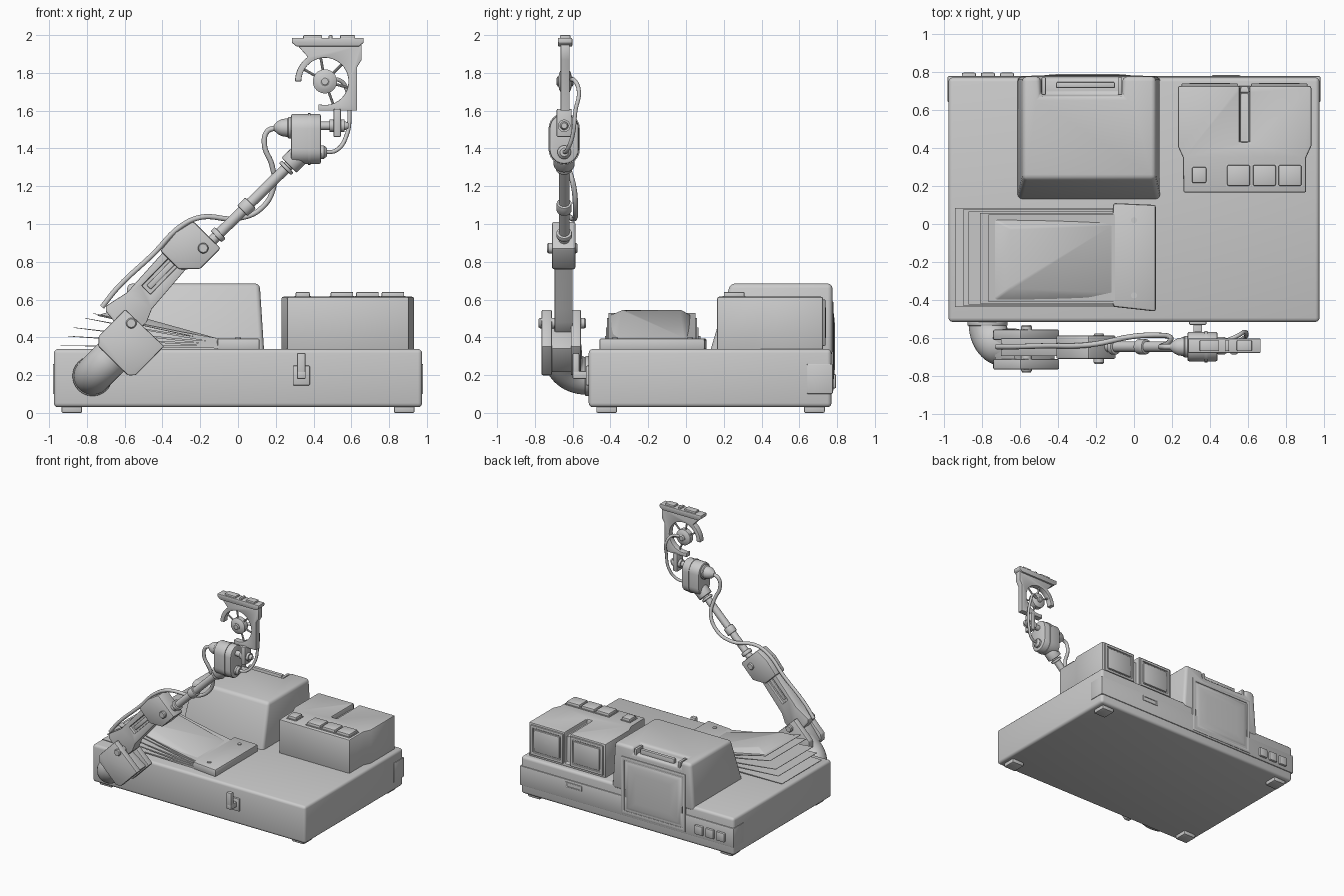
import bpy, bmesh
from math import sin, cos, radians, pi
from mathutils import Vector

ARM_Y = -0.645


def finish(ob, bevel=0.0, seg=2):
    bpy.ops.object.select_all(action='DESELECT')
    ob.select_set(True)
    bpy.context.view_layer.objects.active = ob
    if bevel:
        m = ob.modifiers.new("bevel", 'BEVEL')
        m.width, m.segments, m.angle_limit = bevel, seg, radians(35)
        bpy.ops.object.modifier_apply(modifier=m.name)
    bpy.ops.object.shade_smooth_by_angle(angle=radians(32))
    return ob


def make(name, rings, bevel=0.0, seg=2, cuts=()):
    """Solid lofted through equal-length rings of points, capped at the ends."""
    bm = bmesh.new()
    vs = [[bm.verts.new(p) for p in r] for r in rings]
    n = len(vs[0])
    for a, b in zip(vs, vs[1:]):
        for i in range(n):
            bm.faces.new((a[i], a[(i + 1) % n], b[(i + 1) % n], b[i]))
    bm.faces.new(vs[0])
    bm.faces.new(vs[-1])
    bmesh.ops.recalc_face_normals(bm, faces=bm.faces)
    me = bpy.data.meshes.new(name)
    bm.to_mesh(me)
    bm.free()
    ob = bpy.data.objects.new(name, me)
    bpy.context.collection.objects.link(ob)
    bpy.context.view_layer.objects.active = ob
    for c in cuts:
        c.hide_render = True
        m = ob.modifiers.new("cut", 'BOOLEAN')
        m.operation, m.object, m.solver = 'DIFFERENCE', c, 'EXACT'
        bpy.ops.object.modifier_apply(modifier=m.name)
        bpy.data.objects.remove(c)
    return finish(ob, bevel, seg)


def prism(name, pts, axis, a, b, bevel=0.0, **k):
    at = {'x': lambda p, t: (t, *p), 'y': lambda p, t: (p[0], t, p[1]), 'z': lambda p, t: (*p, t)}[axis]
    return make(name, [[at(p, t) for p in pts] for t in (a, b)], bevel, **k)


def rect(x0, x1, y0, y1):
    return [(x0, y0), (x1, y0), (x1, y1), (x0, y1)]


def box(name, x0, x1, y0, y1, z0, z1, bevel=0.0, **k):
    return prism(name, rect(x0, x1, y0, y1), 'z', z0, z1, bevel, **k)


def turned(name, p, d, profile, n=28, bevel=0.0):
    """Turned part: profile of (distance along d, radius) from point p."""
    p, d = Vector(p), Vector(d).normalized()
    u = d.orthogonal().normalized()
    w = d.cross(u)
    return make(name, [[p + d * t + (u * cos(2 * pi * i / n) + w * sin(2 * pi * i / n)) * r for i in range(n)]
                       for t, r in profile], bevel)


def tube(name, pts, r):
    cu = bpy.data.curves.new(name, 'CURVE')
    cu.dimensions, cu.bevel_depth, cu.bevel_resolution, cu.use_fill_caps = '3D', r, 3, True
    sp = cu.splines.new('BEZIER')
    sp.bezier_points.add(len(pts) - 1)
    for bp, p in zip(sp.bezier_points, pts):
        bp.co = p
        bp.handle_left_type = bp.handle_right_type = 'AUTO'
    ob = bpy.data.objects.new(name, cu)
    bpy.context.collection.objects.link(ob)
    return ob


def arc(cx, cz, r, a0, a1, n):
    return [(cx + r * cos(radians(a0 + (a1 - a0) * i / n)), cz + r * sin(radians(a0 + (a1 - a0) * i / n)))
            for i in range(n + 1)]


# base case, feet, wrap-around rear band
box("base_case", -0.975, 0.975, -0.515, 0.77, 0.03, 0.338, 0.022, seg=3)
for x in (-0.88, 0.88):
    for y in (-0.42, 0.68):
        box("foot", x - 0.055, x + 0.055, y - 0.055, y + 0.055, 0, 0.05, 0.008)
box("rear_band", -0.98, 0.98, 0.64, 0.777, 0.1, 0.26, 0.006)
for i in range(3):
    box("rear_button", -0.905 + i * 0.1, -0.83 + i * 0.1, 0.76, 0.795, 0.13, 0.205, 0.008)
prism("rear_socket", rect(0.41, 0.56, 0.195, 0.24), 'y', 0.76, 0.782, 0.004,
      cuts=[box("cutter", 0.425, 0.545, 0.772, 0.8, 0.205, 0.23)])

# display housing with sloped front and top recess
make("display_housing", [[(x0, y0, z), (x1, y0, z), (x1, 0.775, z), (x0, 0.775, z)]
     for x0, x1, y0, z in ((-0.615, 0.14, 0.12, 0.3), (-0.585, 0.115, 0.235, 0.685))], 0.03, seg=3,
     cuts=[box("cutter", -0.49, -0.06, 0.675, 0.9, 0.635, 0.8)])
box("housing_handle", -0.41, -0.1, 0.715, 0.745, 0.62, 0.672, 0.006)
for x in (-0.485, -0.085):
    box("handle_end", x, x + 0.022, 0.68, 0.77, 0.62, 0.675, 0.004)
prism("screen_frame", rect(-0.54, 0.05, 0.115, 0.59), 'y', 0.7, 0.781, 0.012,
      cuts=[box("cutter", -0.51, 0.02, 0.768, 0.9, 0.145, 0.56)])
make("screen_glass", [[(-0.245 + sx * s, y, 0.3525 + sz * s) for sx, sz in
     ((-0.26, -0.2), (0.26, -0.2), (0.26, 0.2), (-0.26, 0.2))]
     for s, y in ((1, 0.75), (1, 0.774), (0.85, 0.783), (0.6, 0.788))], 0.004)

# twin-bay control box
outline = [(0.26, 0.165), (0.905, 0.165), (0.905, 0.35), (0.932, 0.41), (0.932, 0.725), (0.23, 0.725),
           (0.23, 0.41), (0.257, 0.35)]
prism("control_box", outline, 'z', 0.33, 0.615, 0.01,
      cuts=[box("cutter", 0.556, 0.606, 0.43, 0.9, 0.575, 0.8),
            box("cutter", 0.556, 0.606, 0.69, 0.9, 0.36, 0.8)])
for x in (0.25, 0.615):
    box("bay_frame", x, x + 0.297, 0.71, 0.738, 0.355, 0.6, 0.006,
        cuts=[box("cutter", x + 0.022, x + 0.275, 0.728, 0.8, 0.378, 0.578)])
    box("bay_door", x + 0.03, x + 0.267, 0.71, 0.74, 0.385, 0.57, 0.012)
for x, w, y in ((0.305, 0.075, 0.215), (0.49, 0.12, 0.2), (0.625, 0.12, 0.2), (0.76, 0.12, 0.2)):
    d = 0.11 if w > 0.1 else 0.085
    box("key_surround", x - 0.006, x + w + 0.006, y - 0.006, y + d + 0.006, 0.6, 0.62)
    box("key", x, x + w, y, y + d, 0.6, 0.641, 0.008)

# fanned sheets held by a clamp
tips = [(-0.94, 0.355), (-0.9, 0.405), (-0.87, 0.45), (-0.81, 0.5), (-0.765, 0.525)]
for i, (tx, tz) in enumerate(tips):
    z0 = 0.345 + 0.007 * i
    top, low = [], []
    for k in range(9):
        t = k / 8
        x, z = -0.03 + (tx + 0.03) * t, z0 + (tz - z0) * t ** 1.15
        top.append((x, z + 0.012 - 0.009 * t))
        low.append((x, z - 0.004 * (1 - t)))
    prism("sheet", top + low[::-1], 'y', -0.435 + 0.006 * i, 0.085 - 0.009 * i)
make("sheet_bulge", [[(-0.11, y0, 0.375), (x, y0, z), (x, y1, z), (-0.11, y1, 0.375)] for x, z, y0, y1 in
     ((-0.75, 0.515, -0.41, 0.03),)] + [[(-0.11, -0.36, 0.395), (-0.65, -0.34, 0.545),
     (-0.65, -0.02, 0.545), (-0.11, 0.0, 0.395)]], 0.012)
make("sheet_clamp", [[(-0.11, -0.435, z), (0.115, -0.46, z), (0.115, 0.1, z), (-0.11, 0.11, z)]
     for z in (0.33, 0.395)], 0.012)
for y in (-0.375, 0.02):
    turned("clamp_screw", (0, y, 0.385), (0, 0, 1), [(0, 0.016), (0.015, 0.016)], 16)

# front lever
box("lever_plate", 0.29, 0.38, -0.53, -0.5, 0.145, 0.25, 0.006)
box("lever_arm", 0.312, 0.358, -0.6, -0.51, 0.18, 0.222, 0.006)
box("lever_grip", 0.312, 0.358, -0.6, -0.565, 0.18, 0.318, 0.008)

# elbow pipe from the base to the lower bracket
turned("pipe_flange", (-0.77, -0.505, 0.195), (0, -1, 0), [(0, 0.106), (0.03, 0.106)], bevel=0.006)
rings = []
for i in range(13):
    a = pi / 2 * i / 12
    h, y = 0.13 * (1 - cos(a)), -0.52 - 0.13 * sin(a)
    if i == 12:
        h += 0.08
    ax = Vector((sin(a) * 0.707, -cos(a), sin(a) * 0.707))
    side = Vector((0.707, 0, -0.707))
    up = ax.cross(side)
    c = Vector((-0.77 + h * 0.707, y, 0.195 + h * 0.707))
    rings.append([c + 0.1 * (side * cos(2 * pi * k / 28) + up * sin(2 * pi * k / 28)) for k in range(28)])
make("elbow_pipe", rings)


# lower arm, laid out in a frame along the arm (u along, v across)
def arm(pts):
    c, s = cos(radians(45.5)), sin(radians(45.5))
    return [(-0.565 + u * c - v * s, 0.475 + u * s + v * c) for u, v in pts]


def pin(name, u, v, r, half):
    x, z = arm([(u, v)])[0]
    turned(name, (x, ARM_Y - 0.01 - half, z), (0, 1, 0), [(0, r * 0.8), (0.008, r), (2 * half - 0.008, r),
                                                       (2 * half, r * 0.8)], 20)


ear = arm([(0.03, 0.075), (0.035, -0.21), (-0.18, -0.21), (-0.21, -0.18), (-0.21, 0.04), (-0.17, 0.075)])
for y in (-0.765, -0.61):
    prism("bracket_ear", ear, 'y', y, y + 0.055, 0.008)
prism("bracket_core", arm([(-0.03, 0.06), (0.01, -0.2), (-0.17, -0.2), (-0.2, 0.04)]), 'y', -0.73, -0.59, 0.006)
pin("bracket_pin", 0, 0, 0.028, 0.125)
link = arm([(-0.07, -0.05), (0.06, -0.055), (0.13, -0.025), (0.42, -0.005), (0.42, 0.145), (0.1, 0.13),
            (-0.03, 0.16), (-0.05, 0.14)])
slot = arm(rect(0.18, 0.41, 0.035, 0.1))
prism("lower_link", link, 'y', -0.695, -0.6, 0.008,
      cuts=[prism("cutter", slot, 'y', -0.8, -0.672), prism("cutter", slot, 'y', -0.622, -0.5)])
prism("slot_insert", arm(rect(0.2, 0.39, 0.052, 0.083)), 'y', -0.683, -0.612, 0.004)
prism("link_knuckle", arm([(0.38, 0.02), (0.46, -0.06), (0.615, -0.06), (0.615, 0.145), (0.51, 0.17),
                           (0.38, 0.16)]), 'y', -0.71, -0.585, 0.012)
pin("knuckle_pin", 0.55, 0.007, 0.028, 0.08)

# upper rod with collars
rod0, d = Vector((-0.18, ARM_Y, 0.87)), Vector((0.51, 0, 0.5)).normalized()
turned("upper_rod", rod0, d, [(0, 0.028), (0.69, 0.028)], 20)
for t, l, r in ((0.09, 0.03, 0.042), (0.285, 0.06, 0.04), (0.6, 0.02, 0.045), (0.63, 0.1, 0.056)):
    turned("rod_collar", rod0 + d * t, d, [(0, r), (l, r)], 24, bevel=0.006)

# motor pod
pod = arc(ARM_Y, 1.505, 0.078, 0, 180, 12) + arc(ARM_Y, 1.395, 0.078, 180, 360, 12)
prism("motor_pod", pod, 'x', 0.28, 0.44, 0.012)
prism("pod_rib", [(ARM_Y + (y - ARM_Y) * 1.06, 1.45 + (z - 1.45) * 1.03) for y, z in pod], 'x', 0.37, 0.385)
turned("pod_cap", (0.29, ARM_Y, 1.51), (-1, 0, 0),
       [(0, 0.058), (0.022, 0.058), (0.028, 0.05), (0.06, 0.045), (0.08, 0.034), (0.1, 0.015)])
turned("pod_socket", (0.43, ARM_Y, 1.38), (1, 0, 0), [(0, 0.036), (0.025, 0.036), (0.04, 0.022)], 20)
turned("pod_shaft", (0.43, ARM_Y, 1.52), (1, 0, 0), [(0, 0.022), (0.14, 0.022), (0.155, 0.015)], 20)
box("head_mount", 0.505, 0.545, -0.685, -0.605, 1.46, 1.61, 0.008)
turned("shaft_collar", (0.485, ARM_Y, 1.52), (1, 0, 0), [(0, 0.033), (0.08, 0.033)], 20)

# head: ring plate, top bar, hub and spokes
HY, HX, HZ = -0.64, 0.46, 1.755
plate = arc(HX, HZ, 0.158, 180, 125, 8) + [(0.32, 1.94), (0.655, 1.95), (0.655, 1.87), (0.63, 1.83),
        (0.63, 1.6), (0.425, 1.6)] + arc(HX, HZ, 0.125, -106, 180, 28)
prism("head_plate", plate, 'y', HY - 0.024, HY + 0.024, 0.004)
prism("head_top_bar", [(0.31, 1.94), (0.64, 1.94), (0.665, 1.96), (0.665, 1.985), (0.285, 1.985), (0.285, 1.96)],
      'y', HY - 0.038, HY + 0.038, 0.005)
for x0, x1 in ((0.345, 0.445), (0.48, 0.5), (0.54, 0.62)):
    box("head_stud", x0, x1, HY - 0.028, HY + 0.028, 1.975, 2.0, 0.005)
turned("hub", (HX, HY - 0.035, HZ), (0, 1, 0),
       [(0, 0.025), (0.004, 0.045), (0.015, 0.064), (0.055, 0.064), (0.066, 0.045), (0.07, 0.025)])
turned("hub_button", (HX, HY - 0.045, HZ), (0, 1, 0), [(0, 0.018), (0.006, 0.026), (0.084, 0.026), (0.09, 0.018)])
for a in (-70, -15, 45, 100, 150):
    turned("spoke", (HX, HY, HZ), (cos(radians(a)), 0, sin(radians(a))), [(0, 0.007), (0.13, 0.007)], 10)

# cables
tube("arm_cable", [(-0.72, -0.645, 0.56), (-0.64, -0.645, 0.66), (-0.45, -0.64, 0.84), (-0.3, -0.64, 0.99),
     (-0.2, -0.63, 1.035), (0, -0.59, 1.03), (0.12, -0.585, 1.08), (0.19, -0.595, 1.2), (0.18, -0.625, 1.31),
     (0.14, -0.645, 1.42), (0.155, -0.645, 1.49), (0.2, -0.645, 1.51)], 0.014)
tube("head_cable", [(0.45, -0.645, 1.38), (0.52, -0.63, 1.39), (0.575, -0.6, 1.47), (0.59, -0.585, 1.6),
     (0.58, -0.567, 1.7), (0.54, -0.59, 1.76), (0.48, -0.615, 1.76)], 0.011)
